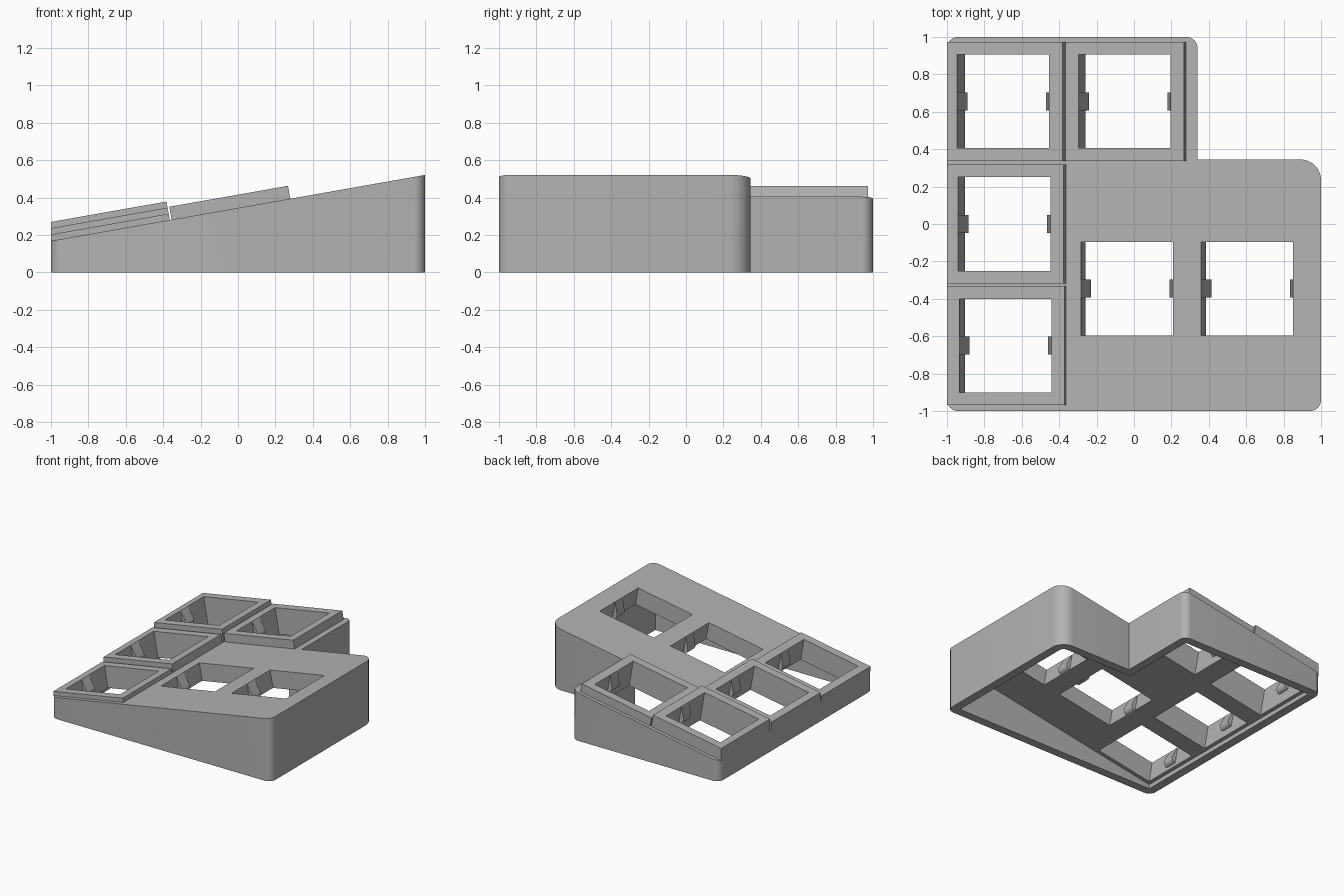
import bpy, bmesh, math
from mathutils import Vector

if "Cube" in bpy.data.objects:
    bpy.data.objects.remove(bpy.data.objects["Cube"])

TILT = math.radians(10)
C, S, T = math.cos(TILT), math.sin(TILT), math.tan(TILT)
PLATE = 0.143        # switch plate thickness
WALL = 0.07          # case wall thickness
HOLE = 0.25          # half width of a switch opening
HALF_X, HALF_Y = 0.322, 0.318

# Switch positions: column x, row y, height of the raised mount
SWITCHES = {
    "back_right": (-0.682, 0.655, 0.10),
    "middle_right": (-0.682, 0.0, 0.067),
    "front_right": (-0.682, -0.65, 0.034),
    "back_center": (-0.038, 0.655, 0.07),
    "thumb_inner": (-0.038, -0.345, 0),
    "thumb_outer": (0.605, -0.345, 0),
}

grey = bpy.data.materials.new("plain grey")
grey.use_nodes = True
grey.diffuse_color = (0.45, 0.45, 0.45, 1)
grey.node_tree.nodes["Principled BSDF"].inputs["Base Color"].default_value = grey.diffuse_color


def slope(x):
    return 0.168 + T * (x + 1)


def on_slope(cx, u, h):
    """Point u along and h above the sloped top, as (x, z)."""
    return cx + u * C - h * S, slope(cx) + u * S + h * C


def loft(bm, low, high):
    a = [bm.verts.new(p) for p in low]
    b = [bm.verts.new(p) for p in high]
    bm.faces.new(a)
    bm.faces.new(b)
    for i in range(len(a)):
        j = (i + 1) % len(a)
        bm.faces.new((a[i], a[j], b[j], b[i]))


def prism_y(bm, profile, y, half):
    loft(bm, [(x, y - half, z) for x, z in profile], [(x, y + half, z) for x, z in profile])


def finish(name, bm):
    bmesh.ops.recalc_face_normals(bm, faces=bm.faces[:])
    mesh = bpy.data.meshes.new(name)
    bm.to_mesh(mesh)
    bm.free()
    mesh.materials.append(grey)
    obj = bpy.data.objects.new(name, mesh)
    bpy.context.collection.objects.link(obj)
    return obj


def cut(obj, cutter):
    cutter.hide_render = True
    mod = obj.modifiers.new("cut", "BOOLEAN")
    mod.operation, mod.solver, mod.object = "DIFFERENCE", "EXACT", cutter
    graph = bpy.context.evaluated_depsgraph_get()
    mesh = bpy.data.meshes.new_from_object(obj.evaluated_get(graph))
    obj.modifiers.clear()
    obj.data = mesh


def outline(t):
    """Stepped case outline, inset by t, with rounded outer corners."""
    corners = [(-1 + t, -1 + t, 0.06), (1 - t, -1 + t, 0.06), (1 - t, 0.345 - t, 0.11),
               (0.34 - t, 0.345 - t, 0), (0.34 - t, 1 - t, 0.06), (-1 + t, 1 - t, 0.06)]
    pts = []
    for i, (x, y, r) in enumerate(corners):
        p = Vector((x, y))
        r -= t
        if r <= 0:
            pts.append(p)
            continue
        d0 = (Vector(corners[i - 1][:2]) - p).normalized()
        d1 = (Vector(corners[(i + 1) % len(corners)][:2]) - p).normalized()
        for k in range(9):
            a = math.pi / 2 * k / 8
            pts.append(p + r * (d0 * (1 - math.sin(a)) + d1 * (1 - math.cos(a))))
    return pts


def shell(name, inset, bottom, drop):
    bm = bmesh.new()
    pts = outline(inset)
    loft(bm, [(p.x, p.y, bottom) for p in pts], [(p.x, p.y, slope(p.x) - drop) for p in pts])
    return finish(name, bm)


# Sloped hollow case
case = shell("case", 0, 0, 0)
cavity = shell("cavity_cutter", WALL, -0.1, PLATE / C)
cut(case, cavity)

# Square switch openings
bm = bmesh.new()
for cx, cy, h in SWITCHES.values():
    prism_y(bm, [on_slope(cx, u, v) for u, v in
                 ((-HOLE, -0.3), (HOLE, -0.3), (HOLE, h + 0.1), (-HOLE, h + 0.1))], cy, HOLE)
openings = finish("opening_cutter", bm)
cut(case, openings)

# Raised mounts, trimmed flush with the side of the case
mounts = []
for name, (cx, cy, h) in SWITCHES.items():
    if not h:
        continue
    bm = bmesh.new()
    prof = [on_slope(cx, u, v) for u, v in
            ((-HALF_X, -0.004), (HALF_X, -0.004), (HALF_X, h), (-HALF_X, h))]
    if cx < -0.5:
        prof[0] = (-1, slope(-1) - 0.004)
        prof[3] = (-1, slope(-1) + h / C)
    prism_y(bm, prof, cy, HALF_Y)
    mount = finish(name + "_mount", bm)
    cut(mount, openings)
    mounts.append(mount)

# Tapered round clips on both sides of every opening
bm = bmesh.new()
R, DEPTH = 0.036, 0.107
start = math.acos(R / DEPTH)
arc = [start + (math.pi - start) * k / 10 for k in range(11)]
for cx, cy, h in SWITCHES.values():
    for side in (-1, 1):
        local = [(-0.005, 0), (0, 0)]
        local += [(R * math.sin(a), R * math.cos(a) - DEPTH) for a in arc]
        local.append((-0.005, -DEPTH - R))
        prism_y(bm, [on_slope(cx, side * (HOLE - u), h + v - 0.001) for u, v in local], cy, 0.049)
clips = finish("switch_clips", bm)

for helper in (cavity, openings):
    bpy.data.objects.remove(helper)

# Smooth rounded corners, keep edges sharp
for obj in [case, clips] + mounts:
    bpy.ops.object.select_all(action="DESELECT")
    obj.select_set(True)
    bpy.context.view_layer.objects.active = obj
    bpy.ops.object.shade_smooth_by_angle(angle=math.radians(30))
